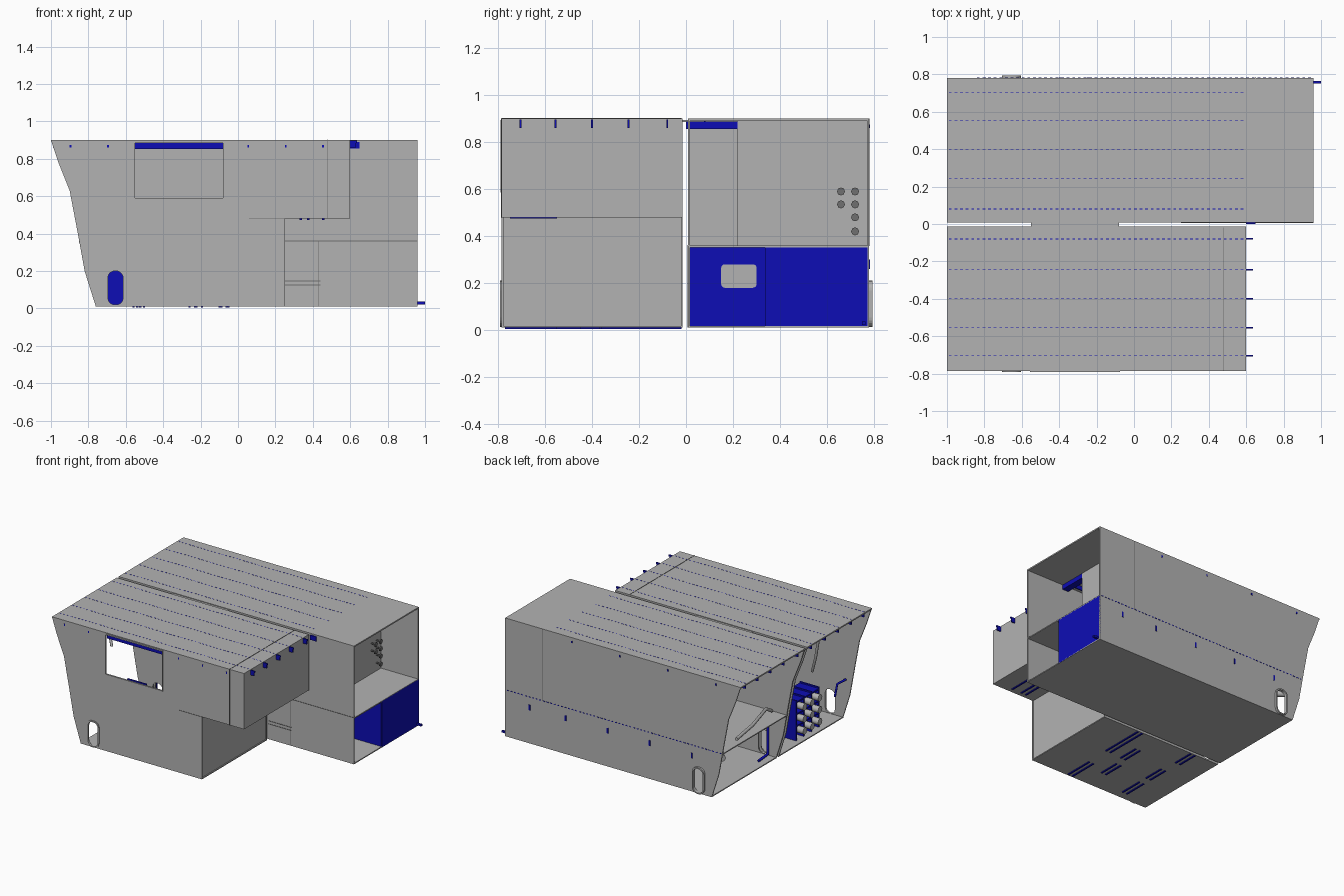
import bpy, bmesh, math
from mathutils import Vector

cube = bpy.data.objects.get("Cube")
if cube:
    bpy.data.objects.remove(cube, do_unlink=True)


def material(name, rgb):
    m = bpy.data.materials.new(name)
    m.use_nodes = True
    m.diffuse_color = (*rgb, 1)
    m.node_tree.nodes["Principled BSDF"].inputs["Base Color"].default_value = (*rgb, 1)
    return m


GREY = material("plate grey", (0.45, 0.45, 0.45))
BLUE = material("deep blue", (0.004, 0.004, 0.46))
SEAM = material("seam grey", (0.16, 0.16, 0.16))


def finish(name, bm, mat, smooth=False):
    bmesh.ops.recalc_face_normals(bm, faces=bm.faces)
    me = bpy.data.meshes.new(name)
    bm.to_mesh(me)
    bm.free()
    me.materials.append(mat)
    ob = bpy.data.objects.new(name, me)
    bpy.context.collection.objects.link(ob)
    if smooth:
        for p in me.polygons:
            p.use_smooth = True
    return ob


def add_box(bm, x, y, z):
    vs = bmesh.ops.create_cube(bm, size=1)["verts"]
    for v in vs:
        v.co = Vector([lo + (c + 0.5) * (hi - lo) for c, (lo, hi) in zip(v.co, (x, y, z))])


def boxes(name, items, mat):
    bm = bmesh.new()
    for item in items:
        add_box(bm, *item)
    return finish(name, bm, mat)


def wall(name, outline, y0, y1, holes=(), mat=GREY):
    """Upright plate cut to an x-z outline, with openings."""
    bm = bmesh.new()
    edges = []
    for loop in (outline, *holes):
        vs = [bm.verts.new((x, y0, z)) for x, z in loop]
        edges += [bm.edges.new((a, b)) for a, b in zip(vs, vs[1:] + vs[:1])]
    bmesh.ops.triangle_fill(bm, edges=edges, use_beauty=True)
    out = bmesh.ops.extrude_face_region(bm, geom=bm.faces[:])["geom"]
    for v in out:
        if isinstance(v, bmesh.types.BMVert):
            v.co.y = y1
    return finish(name, bm, mat)


def rounded(x0, x1, z0, z1, r):
    pts = []
    corners = ((x1 - r, z1 - r), (x0 + r, z1 - r), (x0 + r, z0 + r), (x1 - r, z0 + r))
    for k, (cx, cz) in enumerate(corners):
        for i in range(6):
            a = math.radians(90 * k + 18 * i)
            pts.append((cx + r * math.cos(a), cz + r * math.sin(a)))
    return pts


def rect(x0, x1, z0, z1):
    return [(x0, z0), (x1, z0), (x1, z1), (x0, z1)]


def pipe(name, pts, radius, mat):
    cu = bpy.data.curves.new(name, "CURVE")
    cu.dimensions = "3D"
    cu.bevel_depth = radius
    cu.bevel_resolution = 2
    cu.use_fill_caps = True
    sp = cu.splines.new("POLY")
    sp.points.add(len(pts) - 1)
    for p, co in zip(sp.points, pts):
        p.co = (*co, 1)
    cu.materials.append(mat)
    bpy.context.collection.objects.link(bpy.data.objects.new(name, cu))


# Flared hull end shared by both halves
FLARE = [(-1, 0.9), (-0.96, 0.78), (-0.9, 0.63), (-0.86, 0.42), (-0.82, 0.2), (-0.76, 0.01)]
front_outline = FLARE + [(0.25, 0.01), (0.25, 0.48), (0.6, 0.48), (0.6, 0.9)]
back_outline = FLARE + [(0.96, 0.01), (0.96, 0.9)]
port = rounded(-0.695, -0.615, 0.02, 0.2, 0.035)
window = rect(-0.55, -0.08, 0.59, 0.885)

# Side walls and the double middle wall
wall("front_wall", front_outline, -0.785, -0.777, [port, window])
wall("front_inner_wall", front_outline, -0.022, -0.014, [port])
wall("back_inner_wall", back_outline, 0.008, 0.016, [port])
wall("back_wall", back_outline, 0.772, 0.78, [port])
collar = rounded(-0.705, -0.605, 0.012, 0.21, 0.042)
wall("front_port_collar", collar, -0.792, -0.785, [port])
wall("back_port_collar", collar, 0.78, 0.795, [port])
wall("window_frame", rect(-0.555, -0.075, 0.585, 0.895), -0.79, -0.785, [window])

# Decks, floors and end plates
F, B = (-0.785, -0.014), (0.008, 0.78)
boxes("front_shell", [
    ((-1, 0.6), F, (0.89, 0.9)),
    ((-0.76, 0.25), F, (0.01, 0.018)),
    ((0.242, 0.6), F, (0.48, 0.488)),
    ((0.592, 0.6), F, (0.48, 0.9)),
    ((0.235, 0.243), F, (0.01, 0.488)),
], GREY)
boxes("back_shell", [
    ((-1, 0.96), B, (0.89, 0.9)),
    ((-0.76, 0.96), B, (0.01, 0.018)),
    ((-0.85, 0.96), B, (0.352, 0.36)),
    ((0.642, 0.65), (0.22, 0.78), (0.36, 0.9)),
    ((0.25, 0.65), (0.22, 0.228), (0.36, 0.9)),
    ((0.25, 0.258), (0.01, 0.22), (0.36, 0.9)),
], GREY)
boxes("roof_bridge", [((-0.55, -0.08), (-0.015, 0.01), (0.885, 0.895))], GREY)

# Blue compartment at the end of the back half
boxes("blue_bulkheads", [
    ((0.952, 0.96), (0.34, 0.78), (0.012, 0.356)),
    ((0.43, 0.955), (0.336, 0.344), (0.018, 0.352)),
    ((0.43, 0.438), (0.016, 0.34), (0.018, 0.352)),
    ((0.6, 0.65), (0.0, 0.22), (0.855, 0.889)),
], BLUE)
window_plate = rounded(0.15, 0.3, 0.18, 0.28, 0.015)
plate = wall("inner_window", window_plate, 0, 0.004)
plate.rotation_euler.z = math.pi / 2
plate.location.x = 0.443
boxes("corner_pin", [((0.96, 1.0), (0.75, 0.765), (0.022, 0.036))], BLUE)

# Roof stiffeners with protruding ends, and their weld marks
rows = [s * y for s in (-1, 1) for y in (0.08, 0.245, 0.4, 0.555, 0.705)]
boxes("roof_stiffeners", [
    ((-0.99, 0.63 if y < 0 else 0.64), (y - 0.004, y + 0.004), (0.86, 0.89)) for y in rows], BLUE)
boxes("stiffener_ends", [
    ((0.6, 0.635), (y - 0.004, y + 0.004), (0.885, 0.897)) for y in rows if y < 0], BLUE)
boxes("weld_marks", [
    ((-0.99 + 0.03 * i, -0.975 + 0.03 * i), (y - 0.002, y + 0.002), (0.899, 0.901))
    for y in rows for i in range(53)], BLUE)
boxes("window_header", [((-0.55, -0.08), (-0.77, -0.762), (0.852, 0.885))], BLUE)

# Plate seams
boxes("seams", [
    ((0.478, 0.482), (-0.786, -0.02), (0.899, 0.902)),
    ((0.478, 0.482), (-0.787, -0.785), (0.48, 0.9)),
    ((0.06, 0.25), (-0.787, -0.785), (0.478, 0.481)),
    ((0.648, 0.652), (0.78, 0.782), (0.36, 0.9)),
    ((0.25, 0.96), (0.006, 0.008), (0.358, 0.362)),
    ((0.43, 0.433), (0.006, 0.008), (0.01, 0.36)),
    ((0.25, 0.44), (0.006, 0.008), (0.145, 0.15)),
    ((0.25, 0.44), (0.006, 0.008), (0.122, 0.127)),
], SEAM)
boxes("back_wall_marks", [
    ((-0.84 + 0.03 * i, -0.825 + 0.03 * i), (0.78, 0.782), (0.357, 0.362)) for i in range(60)]
    + [((x, x + 0.012), (0.78, 0.783), (0.26, 0.3)) for x in (-0.6, -0.25, 0.1, 0.45, 0.75)]
    + [((x, x + 0.01), (0.78, 0.783), (0.86, 0.875)) for x in (-0.8, -0.4, 0, 0.4)], BLUE)
boxes("front_wall_marks", [
    ((x, x + 0.01), (-0.787, -0.785), (0.86, 0.875)) for x in (-0.9, -0.7, 0.05, 0.25, 0.45)], BLUE)

# Paired dashes under the front half
dashes = [(-0.07, -0.19, 0.34), (-0.08, -0.66, 0.22), (-0.21, -0.29, 0.16), (-0.24, -0.53, 0.16),
          (-0.52, -0.39, 0.16), (-0.54, -0.1, 0.16), (-0.52, -0.63, 0.18)]
boxes("underside_dashes", [
    ((x + d, x + d + 0.012), (y - w / 2, y + w / 2), (0.004, 0.01))
    for x, y, w in dashes for d in (-0.025, 0.012)]
    + [((x, x + 0.012), (-0.75, -0.55), (0.474, 0.48)) for x in (0.33, 0.37, 0.45)], BLUE)

# Valve wheels on the upper bulkhead
for y, z in ((0.66, 0.59), (0.72, 0.59), (0.66, 0.535), (0.72, 0.535), (0.72, 0.48), (0.72, 0.42)):
    pipe("valve_stem", [(0.65, y, z), (0.685, y, z)], 0.006, SEAM)
    pipe("valve_wheel", [(0.68, y, z), (0.69, y, z)], 0.017, SEAM)

# Cylinder rack inside the front half
boxes("rack_frame", [((-0.72, -0.56), (-0.56 + 0.09 * i, -0.55 + 0.09 * i), (0.018, 0.32)) for i in range(4)]
      + [((-0.72, -0.56), (-0.56, -0.28), (0.12 + 0.09 * k, 0.13 + 0.09 * k)) for k in range(3)], BLUE)
for i in range(3):
    for k in range(3):
        y, z = -0.51 + 0.09 * i, 0.085 + 0.09 * k
        pipe("rack_cylinder", [(-0.76, y, z), (-0.54, y, z)], 0.026, GREY)

# Pipework near the open end
pipe("shelf_pipe", [(-0.84, 0.6, 0.4), (-0.8, 0.35, 0.4), (-0.75, 0.12, 0.42), (-0.75, 0.05, 0.38)], 0.012, GREY)
pipe("lower_pipe", [(-0.78, 0.68, 0.27), (-0.55, 0.5, 0.27)], 0.025, GREY)
pipe("port_pipe", [(-0.6, 0.04, 0.24), (-0.71, 0.04, 0.24), (-0.71, 0.04, 0.04), (-0.71, 0.15, 0.03)], 0.01, BLUE)
pipe("riser_pipe", [(-0.9, -0.3, 0.86), (-0.87, -0.3, 0.68), (-0.82, -0.33, 0.55)], 0.01, GREY)
pipe("wall_pipe", [(-0.8, -0.76, 0.32), (-0.77, -0.7, 0.3), (-0.75, -0.7, 0.2)], 0.008, BLUE)
